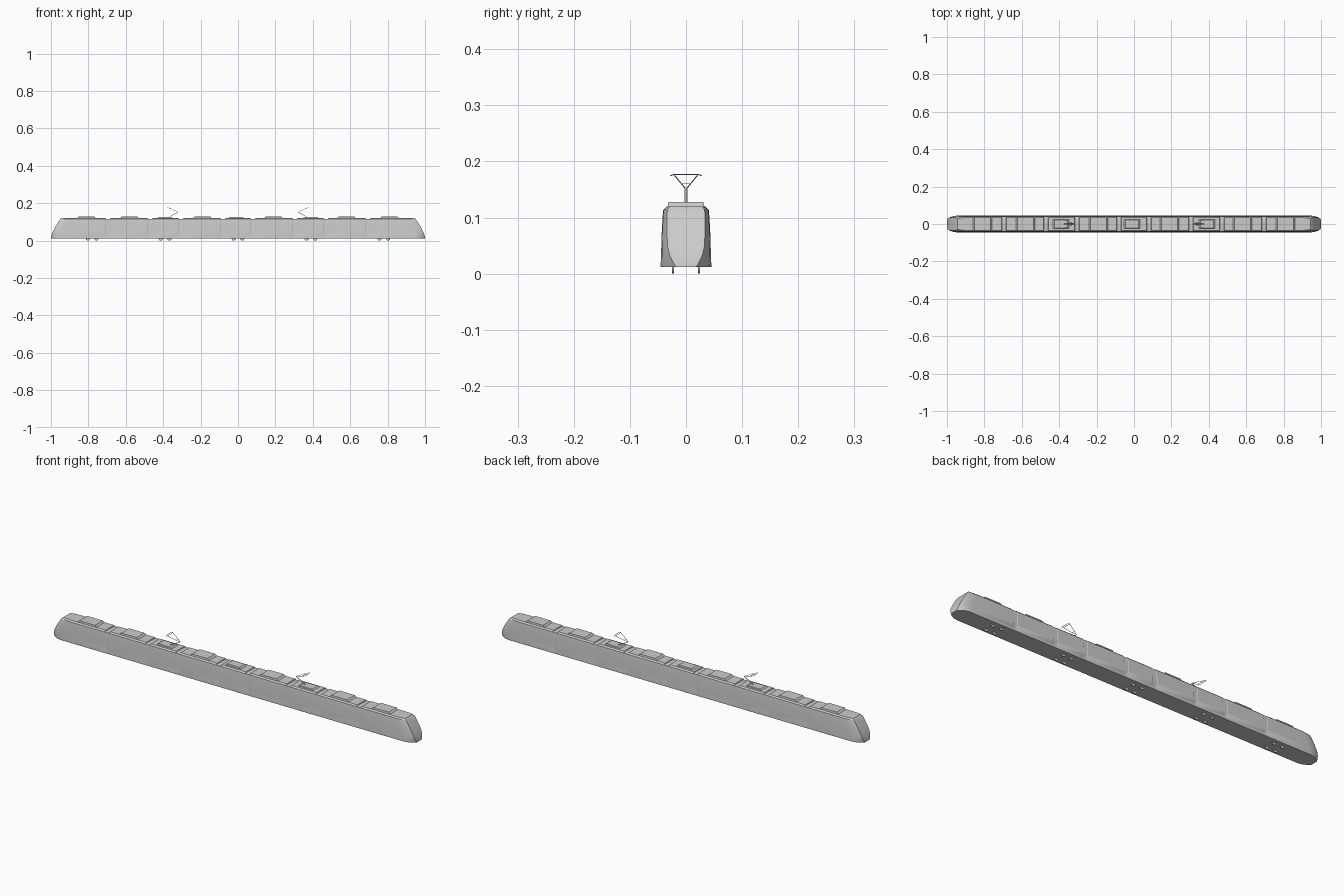
import bpy, bmesh
from mathutils import Vector

if "Cube" in bpy.data.objects:
    bpy.data.objects.remove(bpy.data.objects["Cube"])


def make(name, verts, faces, smooth=False):
    me = bpy.data.meshes.new(name)
    me.from_pydata(verts, [], faces)
    bm = bmesh.new()
    bm.from_mesh(me)
    bmesh.ops.recalc_face_normals(bm, faces=bm.faces)
    bm.to_mesh(me)
    bm.free()
    ob = bpy.data.objects.new(name, me)
    bpy.context.collection.objects.link(ob)
    if smooth:
        bpy.context.view_layer.objects.active = ob
        ob.select_set(True)
        bpy.ops.object.shade_smooth_by_angle(angle=0.45)
        ob.select_set(False)
    return ob


def frustum(name, x0, x1, w, z0, z1, end=0.01, side=0.002):
    v = []
    for z, e, s in ((z0, 0, 0), (z1, end, side)):
        v += [(x0 + e, -w + s, z), (x1 - e, -w + s, z), (x1 - e, w - s, z), (x0 + e, w - s, z)]
    f = [(3, 2, 1, 0), (4, 5, 6, 7)] + [(i, (i + 1) % 4, (i + 1) % 4 + 4, i + 4) for i in range(4)]
    return make(name, v, f)


def rod(name, a, b, r=0.0009):
    a, b = Vector(a), Vector(b)
    bpy.ops.mesh.primitive_cylinder_add(vertices=6, radius=r, depth=(b - a).length, location=(a + b) / 2)
    ob = bpy.context.object
    ob.name = name
    ob.rotation_mode = 'QUATERNION'
    ob.rotation_quaternion = (b - a).to_track_quat('Z', 'Y')


# Levels of the hull: side half width, height, nose tip x, nose face half width
LEVELS = [(0.045, 0.012, 1.0, 0.018), (0.045, 0.02, 0.999, 0.023), (0.0445, 0.032, 0.996, 0.029),
          (0.044, 0.05, 0.989, 0.033), (0.043, 0.08, 0.973, 0.034), (0.0415, 0.104, 0.958, 0.034),
          (0.0405, 0.114, 0.951, 0.033), (0.034, 0.12, 0.944, 0.029)]
JOINTS = (0.08, 0.305, 0.47, 0.695)


def half_stations(level):
    w, z, tip, face = LEVELS[level]
    out = [(0, w, z)]
    for j in JOINTS:
        inset = 0.0012 if level > 1 else 0
        drop = 0.004 if level == len(LEVELS) - 1 else 0
        out += [(j - 0.013, w, z), (j - 0.011, w - inset, z - drop),
                (j + 0.011, w - inset, z - drop), (j + 0.013, w, z)]
    # rounded shoulder into the nose
    start = tip - 0.055
    out.append((start, w, z))
    for t in (0.4, 0.75, 0.93):
        out.append((start + 0.055 * t, w - (w - face) * t ** 2.2, z))
    out.append((tip, face, z))
    return out


# Hull: stations along x, ring of levels across each station
rows = []
for lv in range(len(LEVELS)):
    h = half_stations(lv)
    rows.append([(-x, w, z) for x, w, z in reversed(h[1:])] + h)
ns, nl = len(rows[0]), len(LEVELS)
verts, faces = [], []
for s in range(ns):
    verts += [(rows[l][s][0], -rows[l][s][1], rows[l][s][2]) for l in range(nl)]
    verts += [rows[l][s] for l in reversed(range(nl))]
R = 2 * nl
for s in range(ns - 1):
    for k in range(R):
        n = (k + 1) % R
        faces.append((s * R + k, s * R + n, (s + 1) * R + n, (s + 1) * R + k))
for base in (0, (ns - 1) * R):
    for l in range(nl - 1):
        faces.append((base + l, base + l + 1, base + R - 2 - l, base + R - 1 - l))
make("tram_body", verts, faces, True)

# Roof equipment
for sx in (-1, 1):
    for c, hl, w, top in ((0.81, 0.053, 0.033, 0.128), (0.58, 0.053, 0.033, 0.128),
                          (0.39, 0.045, 0.024, 0.125), (0.19, 0.053, 0.033, 0.128)):
        frustum("roof_unit", sx * c - hl, sx * c + hl, w, 0.118, top)
frustum("roof_unit_centre", -0.055, 0.035, 0.024, 0.118, 0.126)

# Pantographs, knees pointing to the middle
for sx in (-1, 1):
    knee, far = sx * 0.32, sx * 0.378
    for sy in (-1, 1):
        rod("pantograph_lower_arm", (far, sy * 0.002, 0.122), (knee, sy * 0.0015, 0.152))
        rod("pantograph_upper_arm", (knee, sy * 0.0015, 0.152), (far - sx * 0.004, sy * 0.021, 0.176))
        rod("pantograph_horn", (far, sy * 0.021, 0.177), (far, sy * 0.028, 0.1745))
    rod("pantograph_brace", (knee + sx * 0.018, -0.009, 0.16), (knee + sx * 0.018, 0.009, 0.16), 0.0006)
    for dx in (-0.004, 0.004):
        rod("pantograph_contact_bar", (far + dx, -0.023, 0.177), (far + dx, 0.023, 0.177))

# Wheels
for c in (-0.78, -0.39, 0, 0.39, 0.78):
    for dx in (-0.023, 0.023):
        for y in (-0.023, 0.023):
            bpy.ops.mesh.primitive_cylinder_add(vertices=20, radius=0.011, depth=0.004,
                                                location=(c + dx, y, 0.011), rotation=(1.5708, 0, 0))
            bpy.context.object.name = "wheel"
            bpy.ops.object.shade_smooth_by_angle()
